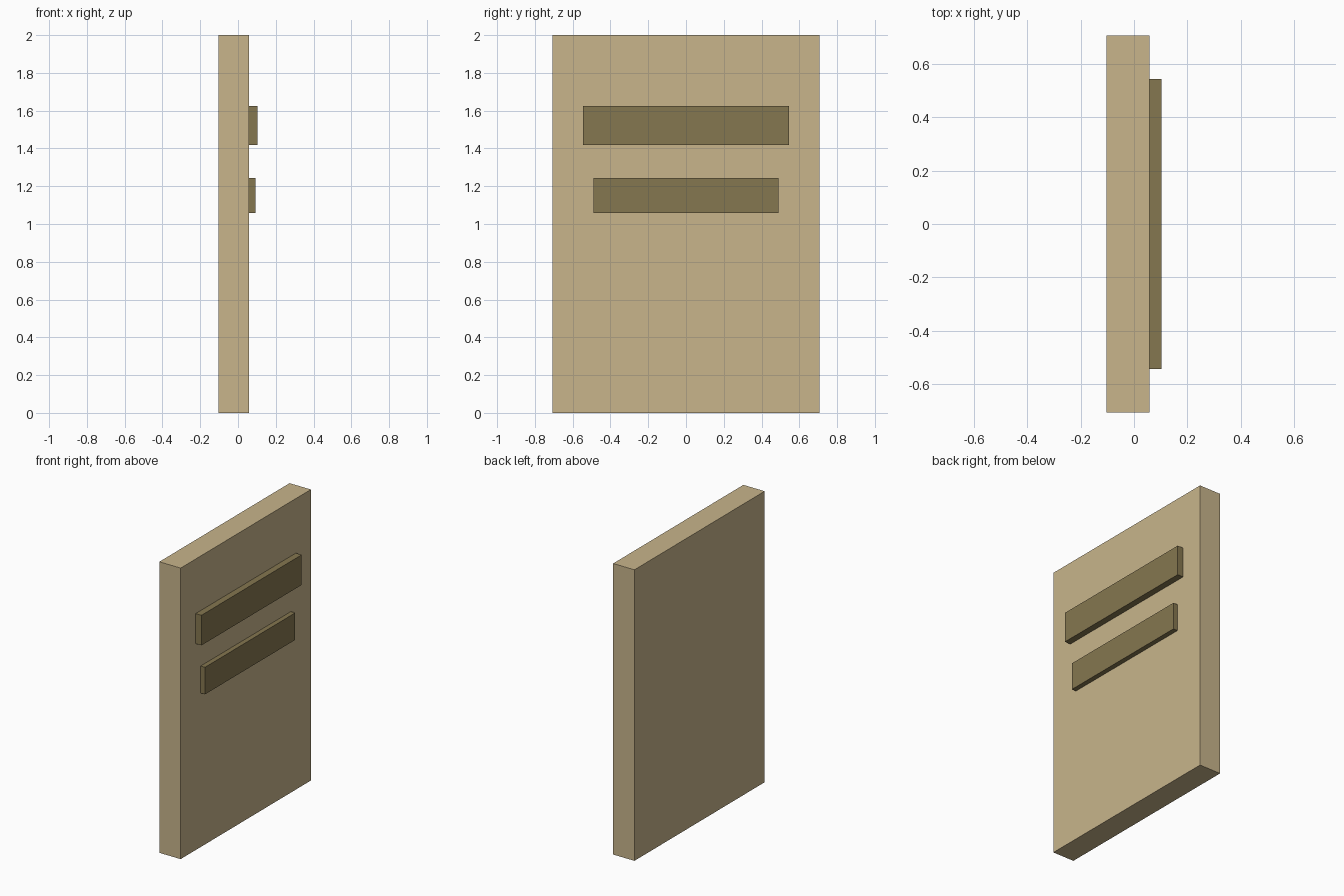
import bpy

if "Cube" in bpy.data.objects:
    bpy.data.objects.remove(bpy.data.objects["Cube"])


def material(name, rgb):
    mat = bpy.data.materials.new(name)
    mat.diffuse_color = (*rgb, 1)
    mat.use_nodes = True
    mat.node_tree.nodes["Principled BSDF"].inputs["Base Color"].default_value = mat.diffuse_color
    return mat


def box(name, low, high, mat):
    """Axis-aligned box between two opposite corners."""
    centre = [(a + b) / 2 for a, b in zip(low, high)]
    bpy.ops.mesh.primitive_cube_add(size=1, location=centre)
    obj = bpy.context.object
    obj.name = name
    obj.scale = [b - a for a, b in zip(low, high)]
    bpy.ops.object.transform_apply(location=False, rotation=False, scale=True)
    obj.data.materials.append(mat)
    return obj


stone = material("pale_stone", (0.58, 0.46, 0.26))
dark = material("dark_stone", (0.235, 0.184, 0.08))
FACE_X = 0.059

# Upright slab
box("slab", (-0.103, -0.707, 0), (FACE_X, 0.707, 2), stone)

# Raised bars on the +x face: name, half width, bottom, top, outer x
for name, half, bottom, top, outer in (
    ("upper_bar", 0.544, 1.418, 1.625, 0.103),
    ("lower_bar", 0.49, 1.058, 1.244, 0.092),
):
    box(name, (FACE_X, -half, bottom), (outer, half, top), dark)
